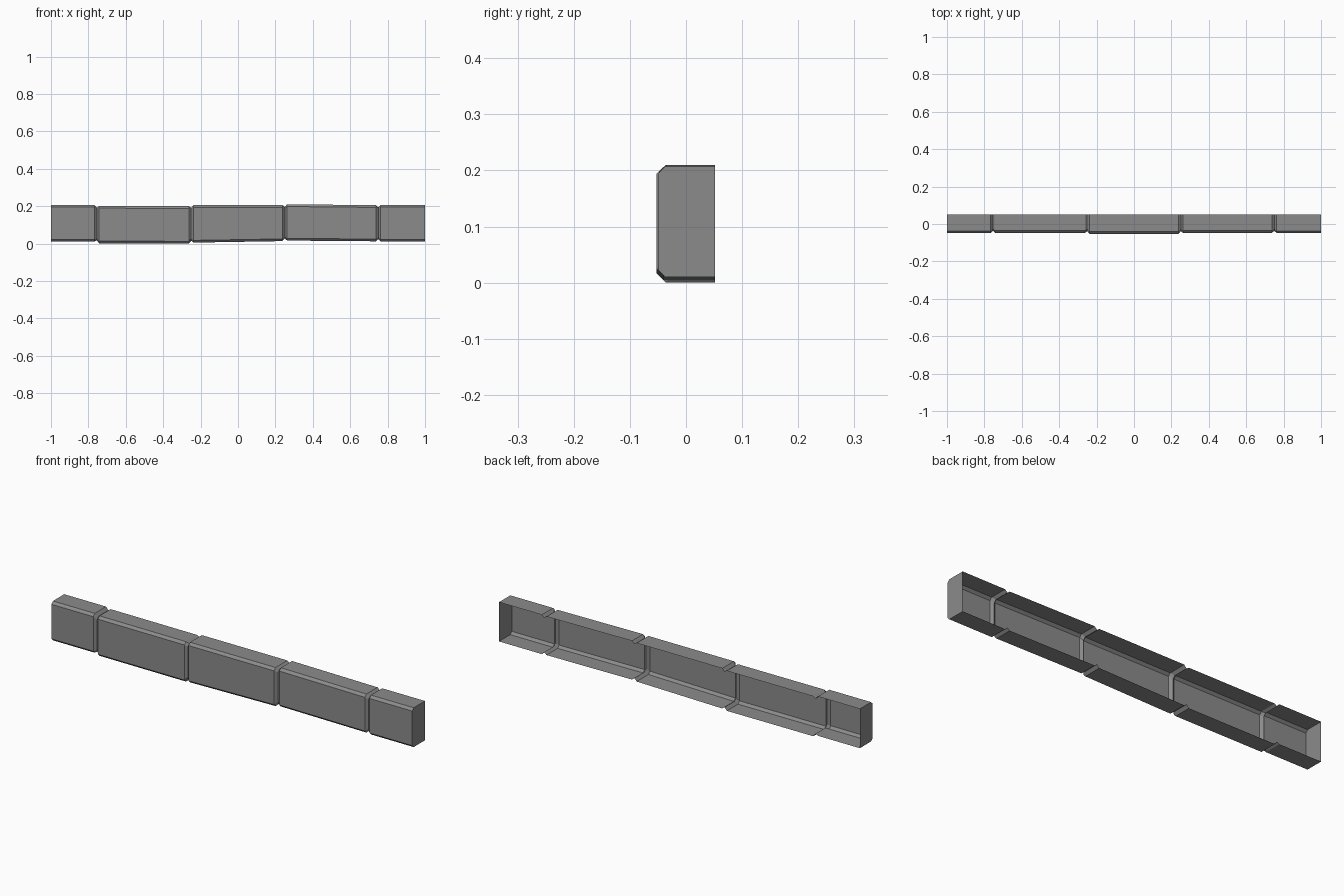
import bpy
import bmesh

cube = bpy.data.objects.get("Cube")
if cube:
    bpy.data.objects.remove(cube)

BACK = 0.052
CHAMFER = 0.012
GROOVE_DEPTH = 0.012
GROOVE_HALF = 0.013

stone = bpy.data.materials.new("stone grey")
stone.use_nodes = True
colour = (0.26, 0.26, 0.26, 1)
stone.diffuse_color = colour
stone.node_tree.nodes["Principled BSDF"].inputs["Base Color"].default_value = colour


def section(x, bottom, top, front):
    """Open-backed chamfered cross-section."""
    c = CHAMFER
    return [(x, BACK, bottom), (x, front + c, bottom), (x, front, bottom + c),
            (x, front, top - c), (x, front + c, top), (x, BACK, top)]


# Blocks: (bottom, top, front) at the left-hand and right-hand side of each
blocks = [
    ((0.010, 0.207, -0.049), (0.010, 0.207, -0.049)),
    ((0.001, 0.201, -0.048), (0.000, 0.200, -0.048)),
    ((0.005, 0.206, -0.053), (0.013, 0.206, -0.053)),
    ((0.016, 0.210, -0.048), (0.012, 0.205, -0.048)),
    ((0.010, 0.207, -0.049), (0.010, 0.207, -0.049)),
]
joints = [-0.755, -0.25, 0.25, 0.75]

# Alternate block ends with the sunken middle of each groove
sections = []
for i, (start, end) in enumerate(blocks):
    x0 = joints[i - 1] + GROOVE_HALF if i else -1
    x1 = joints[i] - GROOVE_HALF if i < len(joints) else 1
    sections += [section(x0, *start), section(x1, *end)]
    if i < len(joints):
        nxt = blocks[i + 1][0]
        d = GROOVE_DEPTH
        bottom, top, front = [(a + b) / 2 for a, b in zip(end, nxt)]
        sections.append(section(joints[i], bottom + d, top - d, front + d))

# Loft the thin shell and close both ends
bm = bmesh.new()
rings = [[bm.verts.new(p) for p in s] for s in sections]
for a, b in zip(rings, rings[1:]):
    for k in range(len(a) - 1):
        bm.faces.new((a[k], a[k + 1], b[k + 1], b[k]))
bm.faces.new(rings[0])
bm.faces.new(rings[-1])
bmesh.ops.recalc_face_normals(bm, faces=bm.faces)
# Front panels must face outward
panel = min(bm.faces, key=lambda f: f.calc_center_median().y)
if panel.normal.y > 0:
    bmesh.ops.reverse_faces(bm, faces=bm.faces)

mesh = bpy.data.meshes.new("block_trim")
bm.to_mesh(mesh)
bm.free()
mesh.materials.append(stone)
trim = bpy.data.objects.new("block_trim", mesh)
bpy.context.collection.objects.link(trim)
